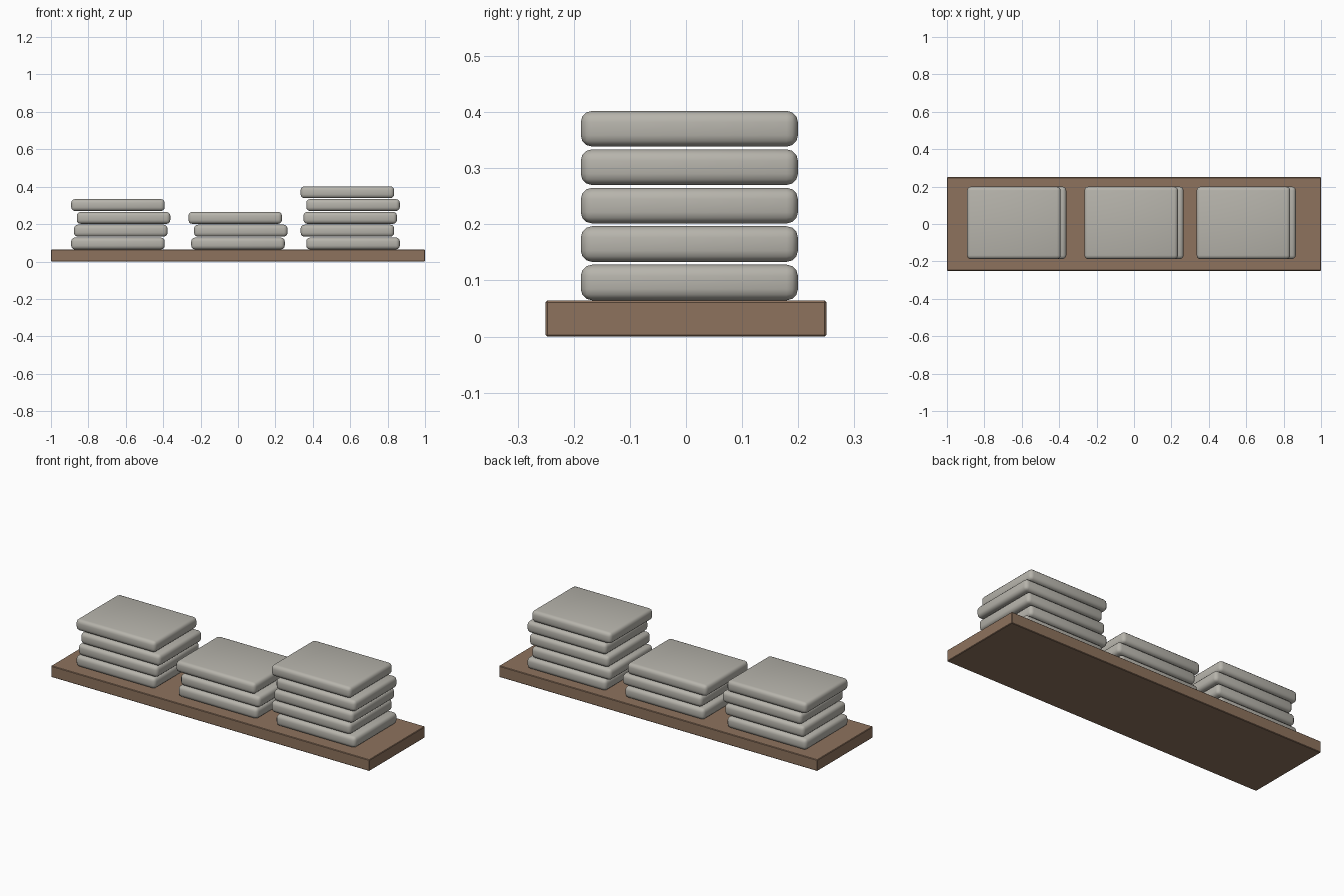
import bpy
import math

if "Cube" in bpy.data.objects:
    bpy.data.objects.remove(bpy.data.objects["Cube"])


def material(name, rgb):
    m = bpy.data.materials.new(name)
    m.diffuse_color = (*rgb, 1)
    m.use_nodes = True
    m.node_tree.nodes["Principled BSDF"].inputs["Base Color"].default_value = m.diffuse_color
    return m


wood = material("brown wood", (0.27, 0.17, 0.11))
cloth = material("warm grey cloth", (0.47, 0.455, 0.41))


def rounded_box(name, centre, size, radius, segments, mat):
    bpy.ops.mesh.primitive_cube_add(size=1, location=centre)
    ob = bpy.context.object
    ob.name = name
    ob.scale = size
    bpy.ops.object.transform_apply(location=False, rotation=False, scale=True)
    bevel = ob.modifiers.new("rounded edges", 'BEVEL')
    bevel.width = radius
    bevel.segments = segments
    bpy.ops.object.modifier_apply(modifier=bevel.name)
    ob.data.materials.append(mat)
    return ob


# Shelf board
BOARD = 0.064
rounded_box("shelf_board", (0, 0, BOARD / 2), (2, 0.5, BOARD), 0.003, 1, wood)

# Stacks of folded cloths: x centre of each layer, bottom to top
stacks = {
    "left": (-0.642, -0.627, -0.612, -0.642),
    "middle": (0.0, 0.015, -0.015),
    "right": (0.615, 0.585, 0.6, 0.615, 0.585),
}
THICK, PITCH = 0.0635, 0.0685
for side, layers in stacks.items():
    for i, x in enumerate(layers):
        z = BOARD + 0.0005 + THICK / 2 + i * PITCH
        fold = rounded_box(f"{side}_folded_cloth_{i + 1}", (x, 0.006, z),
                           (0.5, 0.387, THICK), 0.02, 3, cloth)
        bpy.ops.object.shade_smooth_by_angle(angle=math.radians(40))
